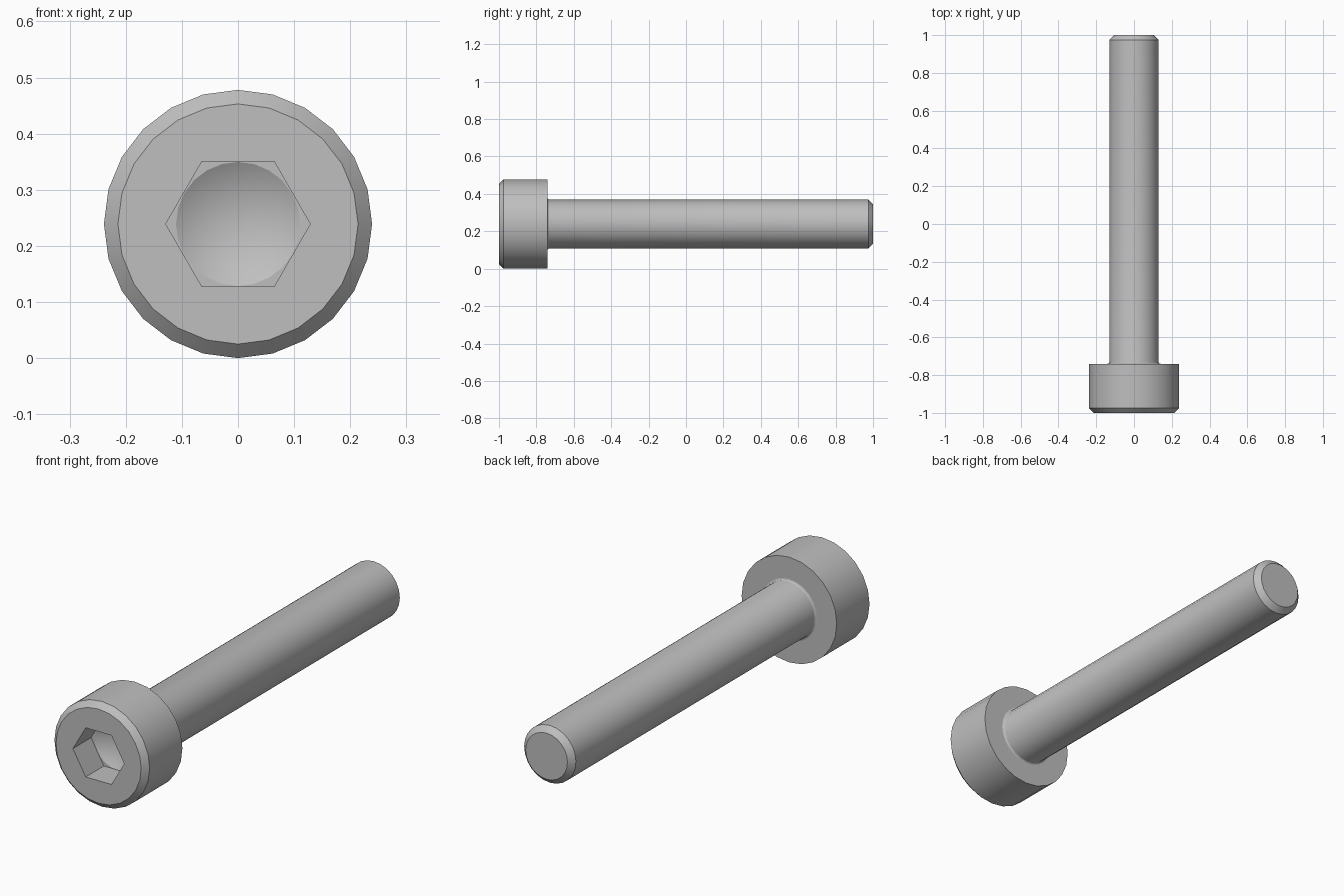
import bpy, bmesh, math

cube = bpy.data.objects.get("Cube")
if cube:
    bpy.data.objects.remove(cube, do_unlink=True)

AXIS_Z = 0.239      # height of the screw axis
HEAD_R = 0.239
SHAFT_R = 0.13
CHAMFER = 0.025
HEAD_BACK = -0.74
SOCKET_FLOOR = -0.87
HEX_FLAT = 0.1115   # centre to flat

steel = bpy.data.materials.new("grey steel")
steel.use_nodes = True
colour = (0.52, 0.52, 0.52, 1)
steel.diffuse_color = colour
steel.node_tree.nodes["Principled BSDF"].inputs["Base Color"].default_value = colour


def lathe(name, profile, sides, turn=0.0):
    """Closed solid turned about the y axis from (y, radius) pairs."""
    bm = bmesh.new()
    rings = []
    for y, r in profile:
        if r == 0:
            rings.append([bm.verts.new((0, y, AXIS_Z))] * sides)
            continue
        angles = [turn + math.tau * i / sides for i in range(sides)]
        rings.append([bm.verts.new((r * math.cos(a), y, AXIS_Z + r * math.sin(a)))
                      for a in angles])
    for a, b in zip(rings, rings[1:]):
        for i in range(sides):
            j = (i + 1) % sides
            corners = dict.fromkeys((a[i], a[j], b[j], b[i]))
            bm.faces.new(list(corners))
    for ring in (rings[0], rings[-1]):
        if ring[0] is not ring[1]:
            bm.faces.new(ring)
    bmesh.ops.recalc_face_normals(bm, faces=bm.faces)
    mesh = bpy.data.meshes.new(name)
    bm.to_mesh(mesh)
    bm.free()
    obj = bpy.data.objects.new(name, mesh)
    bpy.context.collection.objects.link(obj)
    mesh.materials.append(steel)
    return obj


def activate(obj):
    bpy.ops.object.select_all(action="DESELECT")
    obj.select_set(True)
    bpy.context.view_layer.objects.active = obj


def cut(target, cutter):
    activate(target)
    mod = target.modifiers.new("cut", "BOOLEAN")
    mod.operation = "DIFFERENCE"
    mod.solver = "EXACT"
    mod.object = cutter
    bpy.ops.object.modifier_apply(modifier=mod.name)
    bpy.data.objects.remove(cutter, do_unlink=True)


# Cylindrical head with a chamfered front rim
head = lathe("head", [(-1, HEAD_R - CHAMFER), (-1 + CHAMFER, HEAD_R),
                      (HEAD_BACK, HEAD_R)], 24)

# Hexagonal socket with a conical drilled bottom
cut(head, lathe("socket_cutter", [(-1.1, HEX_FLAT / math.cos(math.pi / 6)),
                                  (SOCKET_FLOOR, HEX_FLAT / math.cos(math.pi / 6))], 6))
pit_r = HEX_FLAT - 0.001
cut(head, lathe("pit_cutter", [(SOCKET_FLOOR - 0.05, pit_r), (SOCKET_FLOOR, pit_r),
                               (SOCKET_FLOOR + pit_r * math.tan(math.pi / 6), 0)], 24))

# Plain shaft with a small fillet under the head and a chamfered tip
fillet = 0.01
curve = [(HEAD_BACK + fillet * (1 - math.cos(t)), SHAFT_R + fillet * (1 - math.sin(t)))
         for t in (0, math.pi / 6, math.pi / 3, math.pi / 2)]
shaft = lathe("shaft", [(HEAD_BACK - 0.01, SHAFT_R + fillet)] + curve +
              [(1 - CHAMFER, SHAFT_R), (1, SHAFT_R - CHAMFER)], 24)

for part in (head, shaft):
    activate(part)
    bpy.ops.object.shade_smooth_by_angle(angle=math.radians(28))
